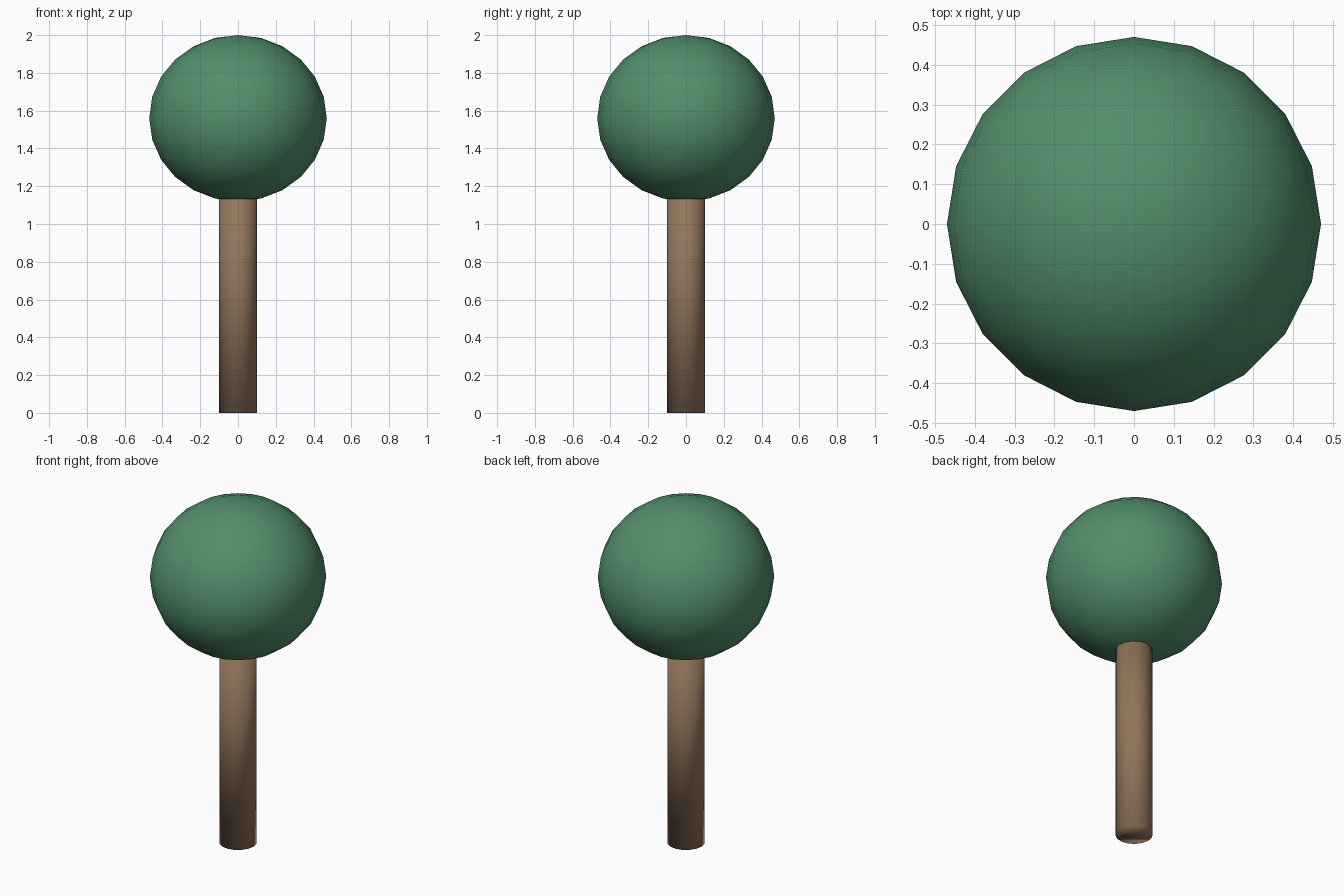
import bpy

cube = bpy.data.objects.get("Cube")
if cube:
    bpy.data.objects.remove(cube, do_unlink=True)


def make_material(name, rgb):
    mat = bpy.data.materials.new(name)
    mat.use_nodes = True
    color = (*rgb, 1.0)
    mat.diffuse_color = color
    mat.node_tree.nodes["Principled BSDF"].inputs["Base Color"].default_value = color
    return mat


def finish(name, mat):
    obj = bpy.context.object
    obj.name = obj.data.name = name
    obj.data.materials.append(mat)
    bpy.ops.object.shade_smooth()
    return obj


leaf_green = make_material("leaf green", (0.084, 0.275, 0.144))
bark_brown = make_material("bark brown", (0.29, 0.18, 0.107))

# Trunk: straight post reaching up into the crown, softly shaded over its caps
TRUNK_TOP = 1.3
bpy.ops.mesh.primitive_cylinder_add(
    vertices=16, radius=0.1, depth=TRUNK_TOP, location=(0, 0, TRUNK_TOP / 2))
finish("trunk", bark_brown)

# Crown: slightly flattened ball
bpy.ops.mesh.primitive_uv_sphere_add(
    segments=20, ring_count=12, radius=1, location=(0, 0, 1.56))
crown = finish("crown", leaf_green)
crown.scale = (0.47, 0.47, 0.44)
bpy.ops.object.transform_apply(location=False, rotation=False, scale=True)
